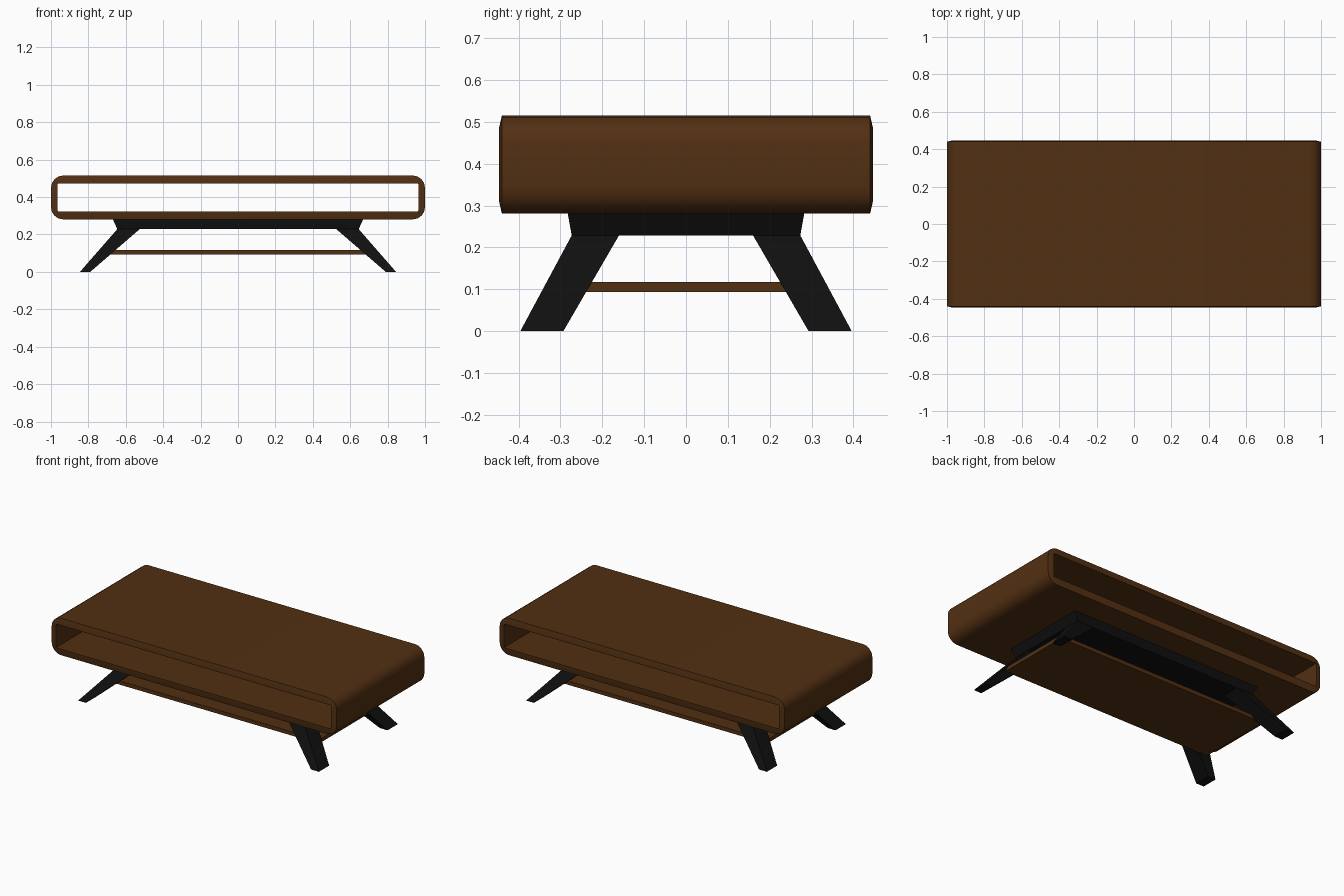
import bpy, bmesh, math

old = bpy.data.objects.get("Cube")
if old:
    bpy.data.objects.remove(old, do_unlink=True)


def material(name, colour, rough):
    m = bpy.data.materials.new(name)
    m.use_nodes = True
    m.diffuse_color = (*colour, 1)
    bsdf = next(n for n in m.node_tree.nodes if n.type == 'BSDF_PRINCIPLED')
    bsdf.inputs["Base Color"].default_value = (*colour, 1)
    bsdf.inputs["Roughness"].default_value = rough
    return m


walnut = material("walnut brown", (0.085, 0.029, 0.006), 0.6)
black = material("matt black", (0.005, 0.005, 0.005), 0.6)


def finish(name, bm, mat):
    bmesh.ops.recalc_face_normals(bm, faces=bm.faces)
    mesh = bpy.data.meshes.new(name)
    bm.to_mesh(mesh)
    bm.free()
    mesh.materials.append(mat)
    obj = bpy.data.objects.new(name, mesh)
    bpy.context.collection.objects.link(obj)
    return obj


def bridge(bm, a, b):
    for i in range(len(a)):
        j = (i + 1) % len(a)
        bm.faces.new((a[i], a[j], b[j], b[i]))


def frustum(name, low, high, mat):
    """Block between two rectangles, each (x0, x1, y0, y1, z)."""
    bm = bmesh.new()
    rings = []
    for x0, x1, y0, y1, z in (low, high):
        rings.append([bm.verts.new(p) for p in
                      ((x0, y0, z), (x1, y0, z), (x1, y1, z), (x0, y1, z))])
    bridge(bm, *rings)
    for ring in rings:
        bm.faces.new(ring)
    return finish(name, bm, mat)


# Open-ended box shell with rounded corners
MID_Z, HALF_X, HALF_Z, RADIUS, STEPS = 0.398, 1.0, 0.117, 0.065, 4


def outline(inset):
    r = RADIUS - inset
    pts = []
    for k, (sx, sz) in enumerate(((1, 1), (-1, 1), (-1, -1), (1, -1))):
        for s in range(STEPS + 1):
            a = math.pi / 2 * (k + s / STEPS)
            pts.append((sx * (HALF_X - RADIUS) + r * math.cos(a),
                        sz * (HALF_Z - RADIUS) + r * math.sin(a)))
    return pts


outer, lip = outline(0), outline(0.03)
opening = [(math.copysign(0.965, x), math.copysign(0.075, z)) for x, z in outer]
bm = bmesh.new()
loops = []
for pts, y in ((opening, -0.447), (lip, -0.447), (outer, -0.44),
               (outer, 0.44), (lip, 0.447), (opening, 0.447)):
    loops.append([bm.verts.new((x, y, z + MID_Z)) for x, z in pts])
for i in range(len(loops)):
    bridge(bm, loops[i], loops[(i + 1) % len(loops)])
bmesh.ops.remove_doubles(bm, verts=bm.verts, dist=0.0005)
shell = finish("table_box", bm, walnut)
bpy.ops.object.select_all(action='DESELECT')
shell.select_set(True)
bpy.context.view_layer.objects.active = shell
bpy.ops.object.shade_smooth_by_angle(angle=math.radians(35))

# Base plate under the box
frustum("base_plate", (-0.645, 0.645, -0.273, 0.273, 0.228),
        (-0.67, 0.67, -0.283, 0.283, 0.283), black)

# Splayed tapering legs
for sx, side in ((1, "left"), (-1, "right")):
    for sy, end in ((-1, "front"), (1, "back")):
        frustum(f"{end}_{side}_leg",
                (sx * 0.79, sx * 0.845, sy * 0.293, sy * 0.396, 0),
                (sx * 0.525, sx * 0.645, sy * 0.16, sy * 0.273, 0.229), black)

# Lower shelf held between the legs
frustum("lower_shelf", (-0.74, 0.74, -0.245, 0.245, 0.093),
        (-0.74, 0.74, -0.245, 0.245, 0.117), walnut)
